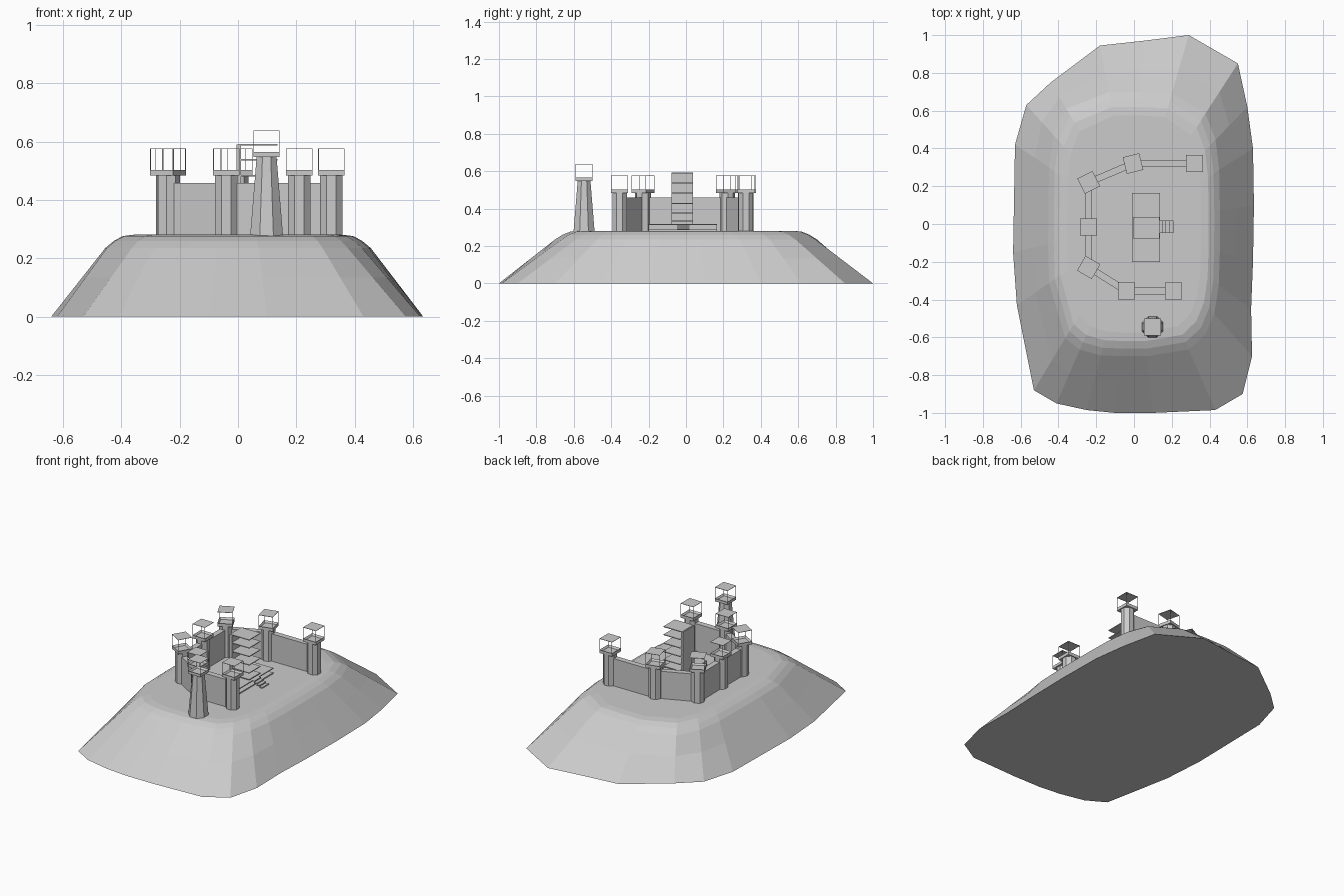
import bpy, bmesh, math
from mathutils import Matrix, Vector

if "Cube" in bpy.data.objects:
    bpy.data.objects.remove(bpy.data.objects["Cube"])

stone = bpy.data.materials.new("stone_grey")
stone.diffuse_color = (0.6, 0.6, 0.6, 1)
stone.use_nodes = True
stone.node_tree.nodes["Principled BSDF"].inputs["Base Color"].default_value = stone.diffuse_color
GROUND = 0.281


def finish(bm, name):
    bmesh.ops.recalc_face_normals(bm, faces=bm.faces)
    me = bpy.data.meshes.new(name)
    bm.to_mesh(me)
    bm.free()
    me.materials.append(stone)
    ob = bpy.data.objects.new(name, me)
    bpy.context.collection.objects.link(ob)
    return ob


def add_box(bm, x0, x1, y0, y1, z0, z1, mat=Matrix()):
    m = mat @ Matrix.Translation(((x0 + x1) / 2, (y0 + y1) / 2, (z0 + z1) / 2)) \
        @ Matrix.Diagonal((x1 - x0, y1 - y0, z1 - z0, 1))
    return bmesh.ops.create_cube(bm, size=1, matrix=m)["verts"]


def add_shaft(bm, r0, r1, z0, z1, mat):
    m = mat @ Matrix.Translation((0, 0, (z0 + z1) / 2)) @ Matrix.Rotation(math.pi / 8, 4, 'Z')
    bmesh.ops.create_cone(bm, cap_ends=True, segments=8, radius1=r0, radius2=r1,
                          depth=z1 - z0, matrix=m)


# Hill: irregular base outline lofted up to a rounded plateau
base = [(0.29, 1.0), (0.55, 0.85), (0.6, 0.62), (0.63, 0.4), (0.635, 0.1), (0.63, -0.2),
        (0.62, -0.45), (0.625, -0.7), (0.575, -0.9), (0.43, -0.985), (0.1, -1.0),
        (-0.1, -1.0), (-0.25, -0.985), (-0.41, -0.95), (-0.53, -0.88), (-0.62, -0.43),
        (-0.64, -0.15), (-0.63, 0.42), (-0.57, 0.63), (-0.44, 0.75), (-0.18, 0.945), (0.05, 0.97)]


def rounded(rx, ry, z):
    ring = []
    for x, y in base:
        d = Vector((x, y)).normalized()
        r = (abs(d.x / rx) ** 3.8 + abs(d.y / ry) ** 3.8) ** (-1 / 3.8)
        ring.append(Vector((d.x * r, d.y * r, z)))
    return ring


low = [Vector((x, y, 0)) for x, y in base]
shoulder = rounded(0.455, 0.70, 0.235)
middle = [a.lerp(b, 0.57) for a, b in zip(low, shoulder)]
rings = [low, middle, shoulder, rounded(0.425, 0.66, 0.26),
         rounded(0.395, 0.62, 0.276), rounded(0.355, 0.575, GROUND)]
bm = bmesh.new()
loops = [[bm.verts.new(p) for p in ring] for ring in rings]
n = len(base)
for a, b in zip(loops, loops[1:]):
    for i in range(n):
        j = (i + 1) % n
        bm.faces.new((a[i], a[j], b[j], b[i]))
bm.faces.new(loops[0])
bm.faces.new(loops[-1])
finish(bm, "hill")


# Tower: octagonal shaft, recessed square cap, thin posts and flat canopy
def tower(name, x, y, rot, r0, r1, top, cap_h):
    mat = Matrix.Translation((x, y, 0)) @ Matrix.Rotation(math.radians(rot), 4, 'Z')
    h, t = 0.045, 0.001
    bm = bmesh.new()
    add_shaft(bm, r0, r1, 0.265, top - cap_h, mat)
    verts = add_box(bm, -h, h, -h, h, top - cap_h, top, mat)
    lid = max({f for v in verts for f in v.link_faces}, key=lambda f: f.calc_center_median().z)
    bmesh.ops.inset_individual(bm, faces=[lid], thickness=0.011)
    bmesh.ops.translate(bm, verts=lid.verts, vec=(0, 0, -0.012))
    for sx in (-1, 1):
        for sy in (-1, 1):
            cx, cy = sx * (h - t), sy * (h - t)
            add_box(bm, cx - t, cx + t, cy - t, cy + t, top - 0.001, top + 0.072, mat)
    add_box(bm, -h, h, -h, h, top + 0.071, top + 0.073, mat)
    finish(bm, name)


spots = [(0.32, 0.32, 0), (-0.005, 0.32, 14), (-0.24, 0.22, 27), (-0.24, -0.015, 0),
         (-0.24, -0.23, -30), (-0.04, -0.355, 0), (0.21, -0.355, 0)]
for i, (x, y, rot) in enumerate(spots):
    tower(f"wall_tower_{i + 1}", x, y, rot, 0.042, 0.042, 0.503, 0.02)

# Curtain walls between neighbouring towers
for i, (a, b) in enumerate(zip(spots, spots[1:])):
    p, q = Vector(a[:2]), Vector(b[:2])
    d = q - p
    mat = Matrix.Translation((p.x, p.y, 0)) @ Matrix.Rotation(math.atan2(d.y, d.x), 4, 'Z')
    bm = bmesh.new()
    add_box(bm, 0.02, d.length - 0.02, -0.018, 0.018, 0.27, 0.458, mat)
    finish(bm, f"curtain_wall_{i + 1}")

# Tapered watch tower outside the walls, with a small doorway block behind
tower("watch_tower", 0.098, -0.545, 0, 0.062, 0.037, 0.565, 0.018)
bm = bmesh.new()
add_box(bm, 0.083, 0.113, -0.535, -0.495, 0.275, 0.325)
finish(bm, "watch_tower_door")

# Keep: low hall with floor, back wall and roof slab
bm = bmesh.new()
add_box(bm, -0.01, 0.138, -0.2, 0.165, 0.278, 0.288)
add_box(bm, -0.01, 0.008, -0.2, 0.165, 0.288, 0.312)
add_box(bm, -0.01, 0.138, -0.2, 0.165, 0.312, 0.318)
finish(bm, "keep_hall")

# Keep: open storeys of thin floors on a back wall
bm = bmesh.new()
add_box(bm, -0.005, 0.01, -0.078, 0.038, 0.318, 0.59)
for z in (0.335, 0.378, 0.43, 0.485, 0.54, 0.592):
    add_box(bm, 0.002, 0.135, -0.078, 0.038, z - 0.005, z)
finish(bm, "keep_storeys")

# Entrance steps
bm = bmesh.new()
for i in range(4):
    x = 0.13 + i * 0.019
    z = 0.318 - i * 0.009
    add_box(bm, x, x + 0.021, -0.048, 0.018, z - 0.006, z)
finish(bm, "entrance_steps")
